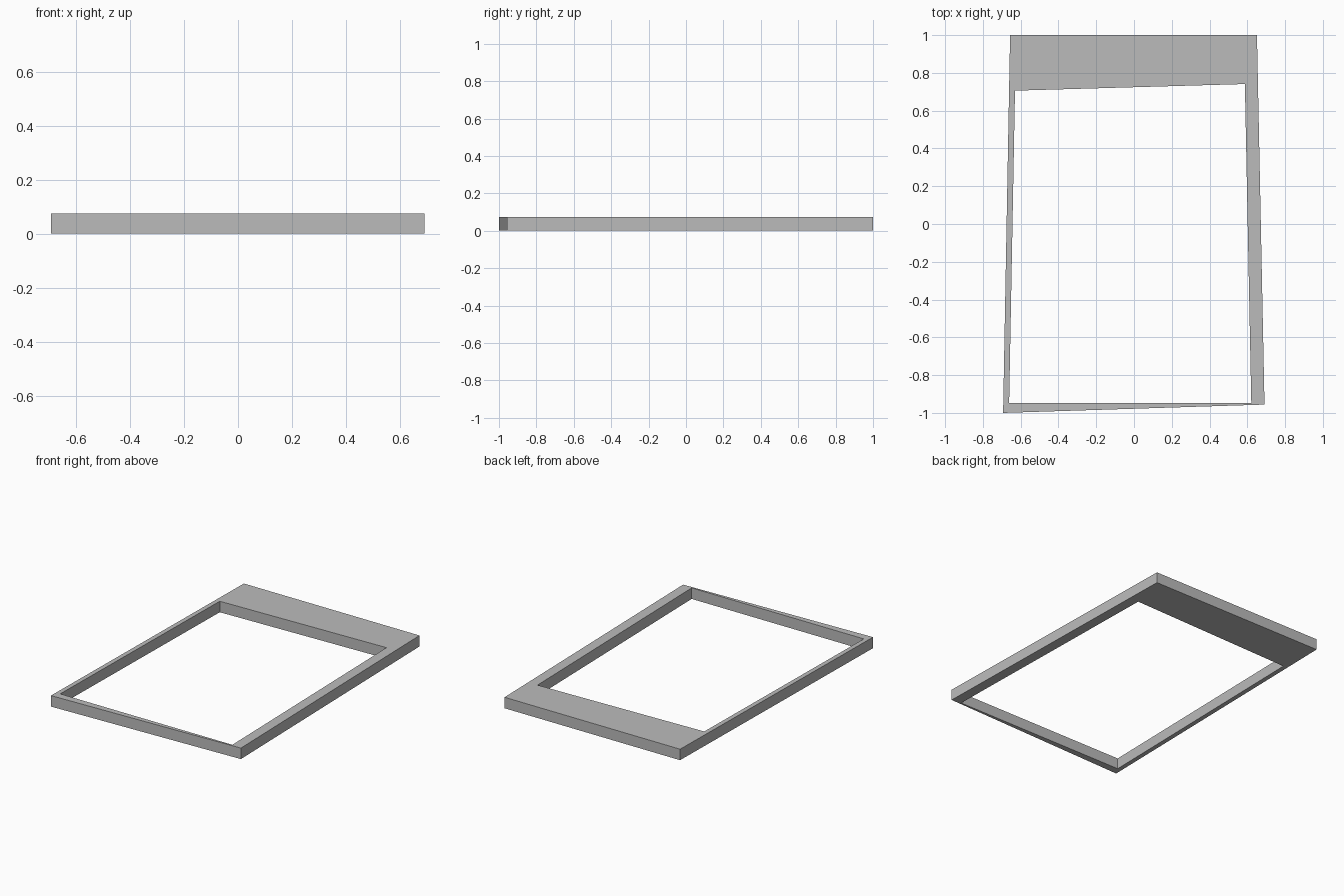
import bpy
import bmesh

cube = bpy.data.objects.get("Cube")
if cube:
    bpy.data.objects.remove(cube, do_unlink=True)

HEIGHT = 0.074

grey = bpy.data.materials.new("neutral grey")
grey.use_nodes = True
COLOUR = (0.5, 0.5, 0.5, 1)
grey.diffuse_color = COLOUR
grey.node_tree.nodes["Principled BSDF"].inputs["Base Color"].default_value = COLOUR

# Matching corners of the slightly skewed outline and opening
outer = [(-0.693, -1), (0.691, -0.956), (0.651, 1), (-0.656, 1)]
inner = [(-0.661, -0.947), (0.621, -0.947), (0.587, 0.741), (-0.63, 0.706)]

bm = bmesh.new()


def ring(points, z):
    return [bm.verts.new((x, y, z)) for x, y in points]


# Flat frame with a wide back band, closed on all sides
loops = [ring(outer, 0), ring(outer, HEIGHT), ring(inner, HEIGHT), ring(inner, 0)]
for a, b in zip(loops, loops[1:] + loops[:1]):
    for i in range(len(a)):
        j = (i + 1) % len(a)
        bm.faces.new((a[i], a[j], b[j], b[i]))
bmesh.ops.recalc_face_normals(bm, faces=bm.faces)

mesh = bpy.data.meshes.new("frame")
bm.to_mesh(mesh)
bm.free()
mesh.materials.append(grey)
frame = bpy.data.objects.new("frame", mesh)
bpy.context.collection.objects.link(frame)
